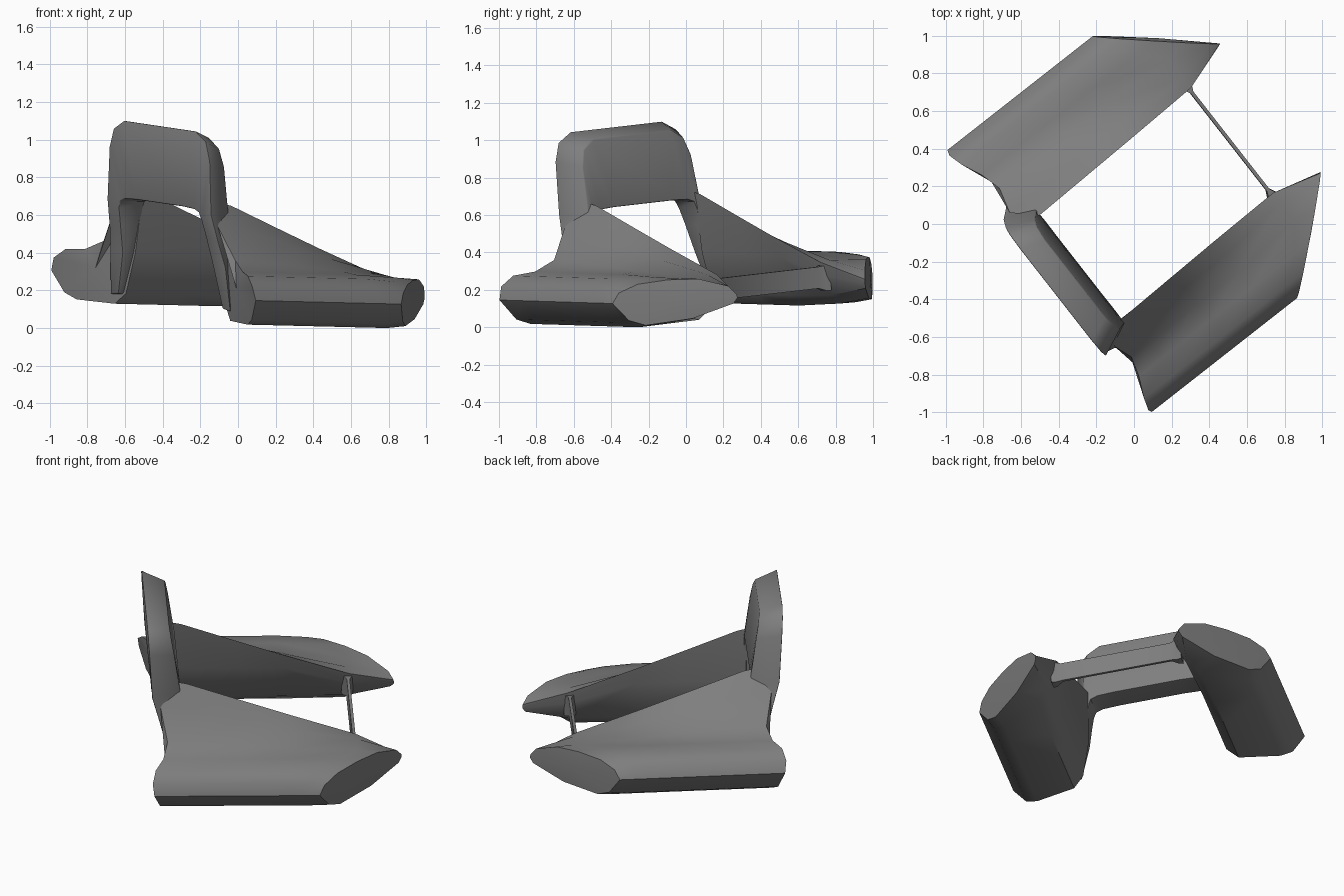
import bpy, bmesh, math
from mathutils import Matrix, Vector

if "Cube" in bpy.data.objects:
    bpy.data.objects.remove(bpy.data.objects["Cube"])

# Whole frame: turned 38 degrees in plan, rolled and pitched slightly
FRAME = (Matrix.Translation((-0.032, 0.041, 0.075)) @ Matrix.Rotation(math.radians(38), 4, 'Z')
         @ Matrix.Rotation(math.radians(5.2), 4, 'X') @ Matrix.Rotation(math.radians(1.1), 4, 'Y'))
parts = []
grey = bpy.data.materials.new("dark_grey")
grey.diffuse_color = (0.21, 0.21, 0.21, 1)
grey.use_nodes = True
grey.node_tree.nodes["Principled BSDF"].inputs["Base Color"].default_value = grey.diffuse_color


def loft(name, rings, caps=(None, None), bevel=0.0, angle=42):
    """Skin closed rings of points; a cap is a fan centre or None for one flat face."""
    bm = bmesh.new()
    rows = [[bm.verts.new(p) for p in ring] for ring in rings]
    n = len(rows[0])
    for a, b in zip(rows, rows[1:]):
        for i in range(n):
            bm.faces.new((a[i], a[(i + 1) % n], b[(i + 1) % n], b[i]))
    for row, centre in zip((rows[0], rows[-1]), caps):
        if centre is None:
            bm.faces.new(row)
        else:
            c = bm.verts.new(centre)
            for i in range(n):
                bm.faces.new((row[i], row[(i + 1) % n], c))
    bmesh.ops.recalc_face_normals(bm, faces=bm.faces)
    if bevel:
        edges = [e for e in bm.edges if e.calc_face_angle(0) > 0.9]
        bmesh.ops.bevel(bm, geom=edges, offset=bevel, segments=2, profile=0.5, affect='EDGES')
    bm.transform(FRAME)
    mesh = bpy.data.meshes.new(name)
    bm.to_mesh(mesh)
    bm.free()
    mesh.materials.append(grey)
    ob = bpy.data.objects.new(name, mesh)
    bpy.context.collection.objects.link(ob)
    bpy.ops.object.select_all(action='DESELECT')
    ob.select_set(True)
    bpy.context.view_layer.objects.active = ob
    bpy.ops.object.shade_smooth_by_angle(angle=math.radians(angle))
    parts.append(ob)


def hull_section(h):
    """Cross-section of a side hull whose inner crest is at height h."""
    return [(.50, 0), (.74, 0), (.81, .03), (.885, .14), (.86, .21), (.79, .262), (.68, .275),
            (.57, .205 + .2 * h), (.45, .07 + .70 * h), (.352, h), (.38, .28), (.435, .06)]


def nose_s(t):
    """Oblique plane that slices off the nose of a hull."""
    return .44 + (.885 - t) * 1.13


# Side hulls: long body whose nose is cut by an oblique, nearly flat face
TAIL_S = [-.40, -.47, -.50, -.54, -.55, -.53, -.48, -.45, -.49, -.38, -.38, -.38]
NOSE = [(.60, .04), (.77, .015), (.83, .045), (.885, .14), (.86, .195), (.79, .237), (.68, .253),
        (.57, .25), (.465, .205), (.437, .16), (.434, .14), (.45, .11)]
INNER = [(.54, .25), (.42, .258), (.355, .252), (.37, .18), (.42, .07)]
for side, name in ((1, "left_hull"), (-1, "right_hull")):
    rings = [[(s, side * t, z) for s, (t, z) in zip(TAIL_S, hull_section(.61))]]
    for s, h in ((-.33, .60), (.0, .483), (.28, .385)):
        rings.append([(s, side * t, z) for t, z in hull_section(h)])
    middle = [(.48, .02)] + hull_section(.27)[1:5] + [(.79, .252), (.68, .264)] + INNER
    rings.append([(min(.68, nose_s(e[0]) - .1), side * t, z) for (t, z), e in zip(middle, NOSE)])
    rings.append([(nose_s(t), side * t, z) for t, z in NOSE])
    loft(name, rings, caps=((-.46, side * .61, .18), (nose_s(.66) + .015, side * .66, .14)))


# Arch bridging the two hulls, leaning back; its legs run down the hull tails
def front_s(z):
    return -.37 - .2 * max(0, z - .6)


def rear_s(z):
    if z < .3:
        return -.41 - .05 * z / .3
    return -.46 - .08 * (z - .3) / .25 if z < .55 else -.54 - .08 * (z - .55)


half = [((.52, .05), (.45, .06)), ((.50, .28), (.39, .28)), ((.47, .42), (.37, .43)),
        ((.45, .56), (.356, .52)), ((.435, .84), (.34, .56)), ((.40, .94), (.30, .575)),
        ((.31, .99), (.20, .58))]
pairs = half + [((-a[0], a[1]), (-b[0], b[1])) for a, b in reversed(half)]
rings = []
for (to, zo), (ti, zi) in pairs:
    zf = zo - .04 * max(0, min(1, (zo - .6) / .3))
    tf = math.copysign(max(abs(to) * .85, abs(ti) + .012), to)
    rings.append([(front_s(zf), tf, zf), (rear_s(zo), to, zo),
                  (rear_s(zi), ti, zi), (front_s(zi), ti, zi)])
loft("rear_arch", rings, bevel=0.006)

# Thin upright crossbar between the noses, flared where it meets the hulls
ends = [(.395, .035, .10, .225), (.37, .028, .10, .235), (.33, .009, .115, .23)]
stations = ends + [(-t, w, lo, hi) for t, w, lo, hi in reversed(ends)]
loft("front_crossbar", [[(.67 - w, t, lo), (.67 + w, t, lo), (.67 + w, t, hi), (.67 - w, t, hi)]
                        for t, w, lo, hi in stations])

# Rest the model on the ground and centre it
pts = [v.co for ob in parts for v in ob.data.vertices]
lo = [min(p[i] for p in pts) for i in range(3)]
hi = [max(p[i] for p in pts) for i in range(3)]
shift = Vector((-(lo[0] + hi[0]) / 2, -(lo[1] + hi[1]) / 2, -lo[2]))
for ob in parts:
    ob.data.transform(Matrix.Translation(shift))
